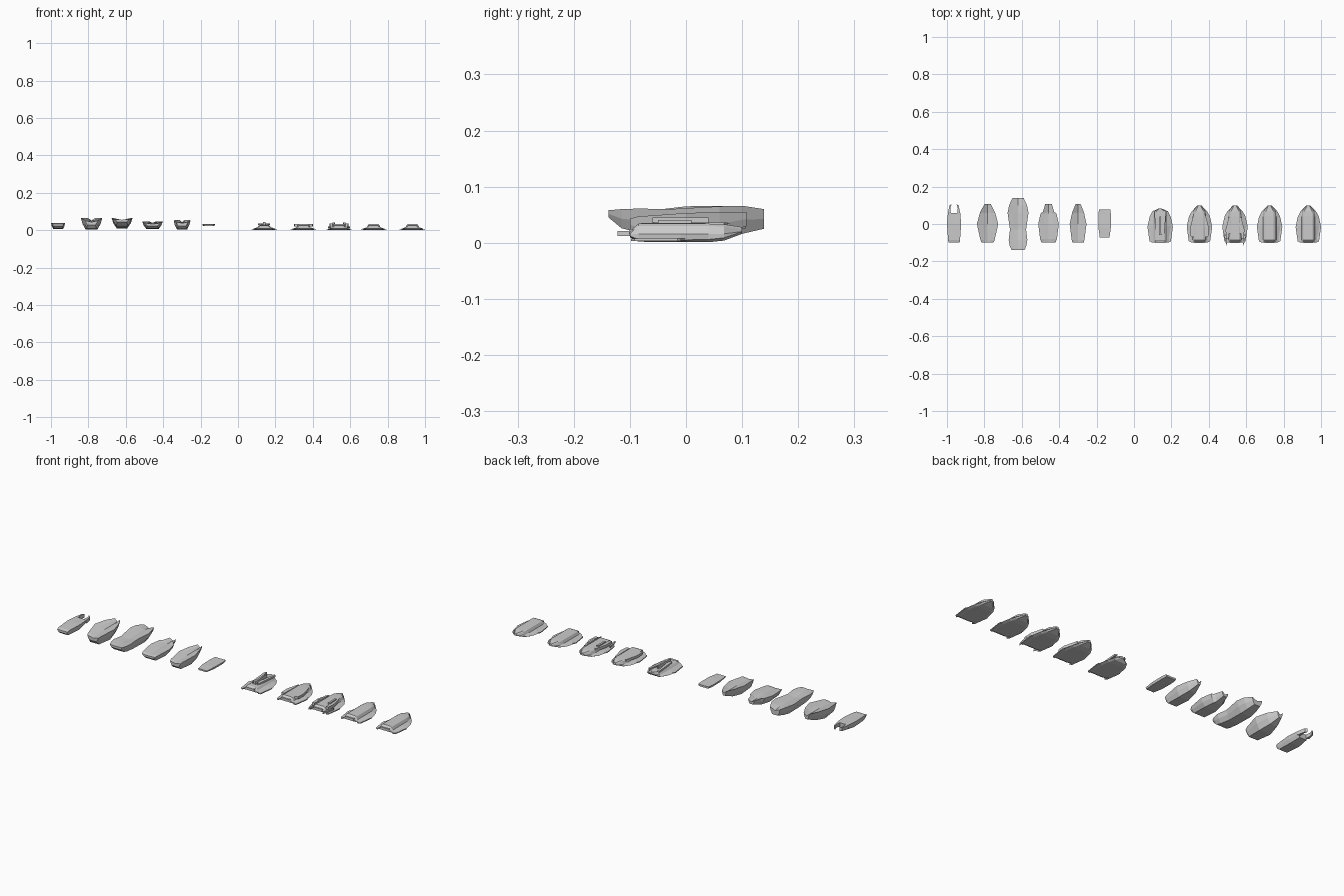
import bpy, bmesh


def loft(name, cx, sections):
    """Skin equal-sized half sections (y, [(x, z)...]), mirrored across cx; first and last points lie on the centre."""
    bm = bmesh.new()
    rings = []
    for y, half in sections:
        ring = half + [(-x, z) for x, z in half[-2:0:-1]]
        rings.append([bm.verts.new((cx + x, y, z)) for x, z in ring])
    n = len(rings[0])
    for a, b in zip(rings, rings[1:]):
        for i in range(n):
            bm.faces.new((a[i], a[(i + 1) % n], b[(i + 1) % n], b[i]))
    bm.faces.new(rings[0])
    bm.faces.new(rings[-1])
    bmesh.ops.recalc_face_normals(bm, faces=bm.faces)
    return finish(name, bm)


def finish(name, bm):
    me = bpy.data.meshes.new(name)
    bm.to_mesh(me)
    bm.free()
    ob = bpy.data.objects.new(name, me)
    bpy.context.collection.objects.link(ob)
    return ob


def hull(name, cx, stations):
    """Stations: y, half width, rim z, centre dip z, keel half width, keel z."""
    secs = []
    for y, w, rim, dip, kw, kz in stations:
        secs.append((y, [(0, kz), (kw, kz), ((w * 2 + kw) / 3, kz + (rim - kz) * .5),
                         (w, rim), (w * .45, (rim + dip) / 2), (0, dip)]))
    return loft(name, cx, secs)


def prism(name, outline, z0, z1):
    """Extrude a flat outline between two heights."""
    bm = bmesh.new()
    lo = [bm.verts.new((x, y, z0)) for x, y in outline]
    hi = [bm.verts.new((x, y, z1)) for x, y in outline]
    n = len(lo)
    for i in range(n):
        bm.faces.new((lo[i], lo[(i + 1) % n], hi[(i + 1) % n], hi[i]))
    bm.faces.new(lo)
    bm.faces.new(hi)
    bmesh.ops.recalc_face_normals(bm, faces=bm.faces)
    return finish(name, bm)


# Small hull with a forked bow
hull("forked_hull", -.962, [
    (-.1, .03, .034, .034, .022, .022), (-.085, .032, .038, .038, .024, .01),
    (0, .038, .04, .04, .026, .006), (.058, .033, .04, .039, .02, .012)])
for s in (-1, 1):
    prism("bow_prong", [(-.962 + s * x, y) for x, y in
          ((.033, .058), (.024, .1), (.013, .106), (.02, .085), (.017, .058))], .021, .04)

# Deep pointed hull
hull("deep_hull", -.783, [
    (-.1, .032, .05, .044, .02, .028), (-.085, .038, .055, .045, .026, .01),
    (0, .057, .065, .05, .032, .005), (.06, .041, .066, .05, .02, .015),
    (.108, .016, .064, .05, .007, .034)])

# Long waisted hull
hull("waisted_hull", -.62, [
    (-.138, .035, .058, .056, .026, .045), (-.115, .045, .06, .056, .03, .026),
    (-.085, .05, .061, .056, .03, .018), (-.03, .043, .06, .052, .028, .012),
    (.06, .056, .065, .055, .028, .01), (.1, .048, .066, .054, .024, .016),
    (.139, .03, .06, .048, .016, .025)])

# Shouldered hull
hull("shouldered_hull", -.457, [
    (-.098, .038, .036, .034, .026, .024), (-.08, .045, .041, .037, .03, .01),
    (0, .055, .046, .04, .032, .006), (.055, .043, .048, .038, .022, .01),
    (.065, .03, .048, .037, .017, .013), (.106, .018, .048, .037, .01, .026)])

# Slim pointed hull
hull("slim_hull", -.299, [
    (-.1, .03, .043, .038, .02, .022), (-.085, .034, .047, .039, .024, .008),
    (0, .045, .053, .042, .027, .004), (.06, .032, .055, .042, .018, .012),
    (.108, .013, .055, .042, .006, .03)])

# Thin deck plate
hull("deck_plate", -.157, [
    (-.073, .026, .032, .032, .022, .024), (-.02, .033, .034, .034, .029, .022),
    (.05, .034, .034, .033, .03, .022), (.078, .03, .034, .033, .027, .024)])

# Five low craft: skirt with sloped shoulders and raised cabin spine
for i, cx in enumerate((.14, .35, .54, .725, .932)):
    nose = .082 if i == 0 else .1
    roof = .029 if i == 0 else .034
    loft("craft_body_%d" % (i + 1), cx, [
        (y, [(0, zb), (w * .75, zb), (w, ze), (min(.036, w * .8), .016),
             (min(.029, w * .65), zt - .004), (min(.022, w * .5), zt), (0, zt)])
        for y, w, zb, ze, zt in (
            (-.1, .044, .01, .012, .021), (-.085, .05, .002, .006, roof),
            (-.01, .067, .001, .005, roof), (.04, .056, .001, .006, roof),
            (.068, .041, .004, .009, roof - .001), (nose, .01, .016, .02, .028))])
    # Stern box
    prism("stern_box", [(cx - .026, -.102), (cx + .026, -.102),
                        (cx + .026, -.08), (cx - .026, -.08)], .012, .025)
    # Stepped side plates along the skirt edge
    for s in (-1, 1):
        prism("side_plate", [(cx + s * x, y) for x, y in
              ((.045, -.098), (.057, -.092), (.068, -.015), (.06, .0), (.045, -.02))], .003, .008)

# Split canopy and fin on the first craft
for s in (-1, 1):
    prism("canopy_rail", [(.14 + s * x, y) for x, y in
          ((.032, .068), (.022, .074), (.006, -.03), (.014, -.06), (.022, -.05))], .027, .036)
prism("top_fin", [(.134, -.06), (.146, -.06), (.143, .04), (.137, .04)], .028, .045)

# Strakes on the second craft, roof pods and tail fins on the third
for s in (-1, 1):
    prism("strake", [(.35 + s * x, y) for x, y in
          ((.026, .05), (.032, .05), (.05, -.02), (.048, -.065), (.03, -.07))], .02, .033)
    prism("roof_pod", [(.54 + s * x, y) for x, y in
          ((.025, .03), (.033, .035), (.05, -.03), (.048, -.08), (.034, -.08))], .02, .035)
    prism("roof_block", [(.54 + s * x, y) for x, y in
          ((.022, .01), (.032, .01), (.034, -.05), (.024, -.05))], .03, .041)
    prism("tail_fin", [(.54 + s * x, y) for x, y in
          ((.05, -.06), (.058, -.05), (.053, -.09), (.042, -.122), (.042, -.09))], .012, .021)
